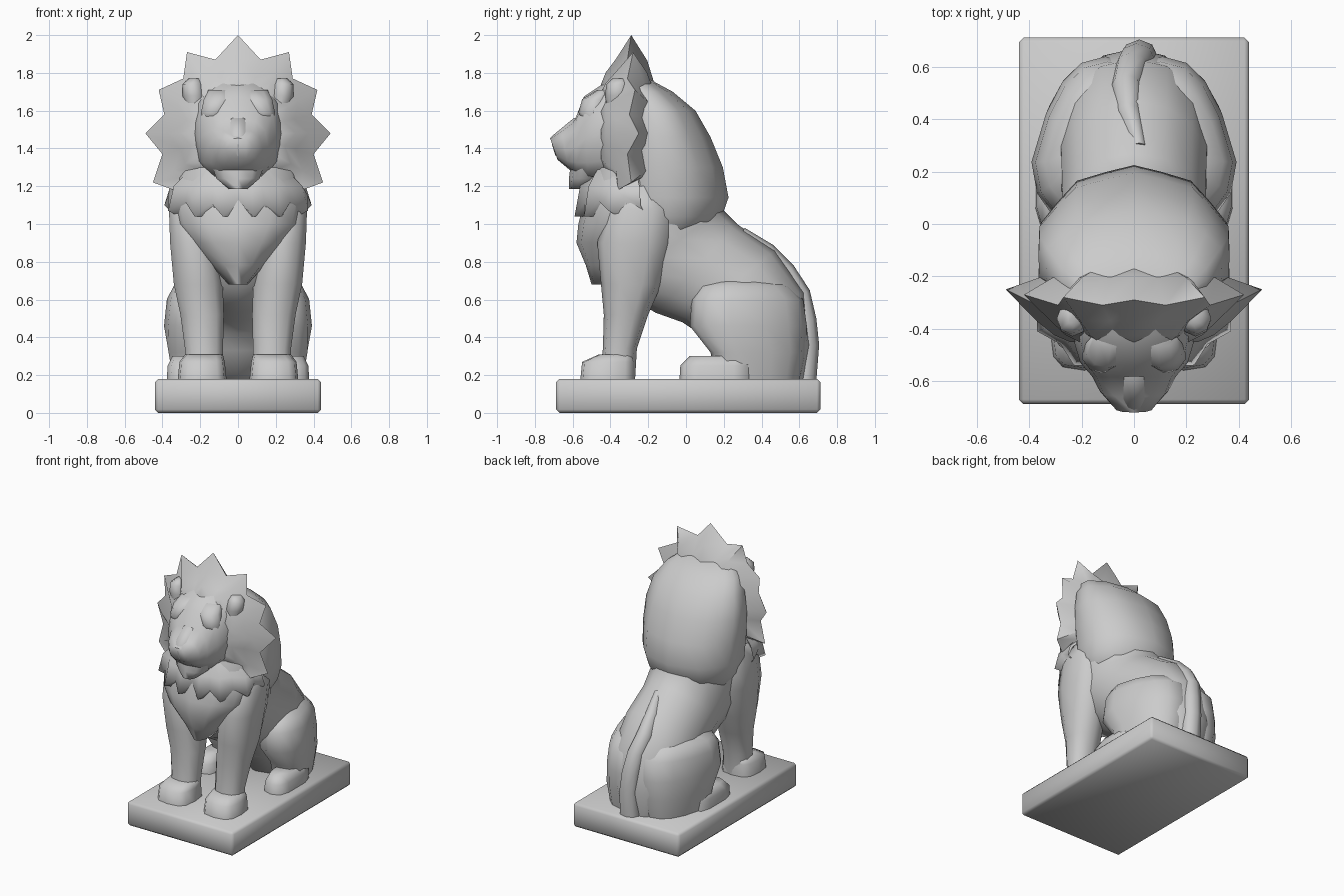
import bpy, bmesh, math
from mathutils import Vector

stone = bpy.data.materials.new("grey stone")
stone.diffuse_color = (0.6, 0.6, 0.6, 1)


def finish(name, bm, angle=50):
    bmesh.ops.recalc_face_normals(bm, faces=bm.faces)
    me = bpy.data.meshes.new(name)
    bm.to_mesh(me)
    bm.free()
    ob = bpy.data.objects.new(name, me)
    bpy.context.collection.objects.link(ob)
    me.materials.append(stone)
    bpy.ops.object.select_all(action='DESELECT')
    ob.select_set(True)
    bpy.context.view_layer.objects.active = ob
    bpy.ops.object.shade_smooth_by_angle(angle=math.radians(angle))
    return ob


def skin(bm, rings, closed=True):
    rows = [[bm.verts.new(p) for p in r] for r in rings]
    n = len(rows[0])
    for a, b in zip(rows, rows[1:]):
        for i in range(n if closed else n - 1):
            j = (i + 1) % n
            bm.faces.new((a[i], a[j], b[j], b[i]))
    return rows


def loft(name, rings, n=12, e=1.0, ridge=0.0, angle=70, lean=0.0):
    """ring = (y0, z0, y1, z1, centre x, half width): an oval across the side plane"""
    pts = []
    for y0, z0, y1, z1, cx, w in rings:
        c = Vector((cx, (y0 + y1) / 2, (z0 + z1) / 2))
        h = Vector((0, (y1 - y0) / 2, (z1 - z0) / 2))
        row = []
        for i in range(n):
            t = 2 * math.pi * i / n
            k = 1 - ridge * (i % 2)
            co, si = math.cos(t), math.sin(t)
            co = math.copysign(abs(co) ** e, co)
            si = math.copysign(abs(si) ** e, si)
            p = c + h * co * k + Vector((w * si * k, 0, 0))
            p.x += lean * max(p.y - 0.22, 0)
            row.append(p)
        pts.append(row)
    bm = bmesh.new()
    rows = skin(bm, pts)
    bm.faces.new(rows[0])
    bm.faces.new(rows[-1])
    return finish(name, bm, angle)


def level(rows):
    """rows of (z, y front, y back, centre x, half width) as horizontal rings"""
    return [(a, z, b, z, x, w) for z, a, b, x, w in rows]


# plinth
bm = bmesh.new()
bmesh.ops.create_cube(bm, size=1)
for v in bm.verts:
    v.co = (v.co.x * 0.88, v.co.y * 1.4 + 0.012, v.co.z * 0.18 + 0.09)
bmesh.ops.bevel(bm, geom=bm.edges[:], offset=0.018, segments=1, affect='EDGES')
finish("plinth", bm, 70)

# body from rump to neck
loft("body", [
    (0.22, 0.17, 0.64, 0.17, 0, 0.20), (0.13, 0.33, 0.67, 0.36, 0, 0.27),
    (0.07, 0.42, 0.63, 0.64, 0, 0.29), (-0.02, 0.48, 0.47, 0.86, 0, 0.285),
    (-0.16, 0.53, 0.27, 1.00, 0, 0.28), (-0.38, 0.66, 0.19, 1.08, 0, 0.30),
    (-0.44, 0.90, 0.15, 1.22, 0, 0.34), (-0.42, 1.10, 0.08, 1.40, 0, 0.33)], 14)

# chest
loft("chest", level([
    (0.68, -0.50, -0.28, 0, 0.05), (0.78, -0.53, -0.25, 0, 0.14),
    (0.90, -0.58, -0.2, 0, 0.25), (1.0, -0.57, -0.15, 0, 0.33),
    (1.12, -0.54, -0.1, 0, 0.355), (1.3, -0.48, -0.1, 0, 0.32)]), 12)

# mane falling down the back, with ridged locks
loft("back_mane", level([
    (0.90, -0.34, 0.10, 0, 0.27), (1.04, -0.38, 0.19, 0, 0.35),
    (1.14, -0.40, 0.225, 0, 0.37), (1.30, -0.40, 0.195, 0, 0.38),
    (1.46, -0.38, 0.13, 0, 0.38), (1.60, -0.36, 0.05, 0, 0.35),
    (1.70, -0.36, -0.07, 0, 0.29), (1.765, -0.34, -0.19, 0, 0.2)]), 20, ridge=0.04)

# star-shaped mane around the face
half = [(0, 2.0, -0.29), (0.12, 1.87, -0.31), (0.27, 1.91, -0.28), (0.29, 1.77, -0.31),
        (0.42, 1.71, -0.27), (0.39, 1.58, -0.30), (0.49, 1.48, -0.25), (0.40, 1.37, -0.31),
        (0.45, 1.22, -0.29), (0.34, 1.18, -0.36), (0.24, 1.11, -0.44), (0, 1.15, -0.48)]
star = half + [(-x, z, y) for x, z, y in half[-2:0:-1]]


def star_ring(s, y):
    return [(x * s, d if y is None else y, 1.48 + (z - 1.48) * s) for x, z, d in star]


bm = bmesh.new()
rows = skin(bm, [star_ring(0.5, -0.45), star_ring(0.62, -0.425), star_ring(0.76, -0.37),
                 star_ring(1, None), star_ring(0.74, -0.205), star_ring(0.4, -0.15)])
bm.faces.new(rows[0])
bm.faces.new(rows[-1])
finish("star_mane", bm, 70)

# zigzag bib of locks below the chin
half = [(0, -0.54, 1.13), (0.08, -0.59, 1.04), (0.14, -0.54, 1.11), (0.23, -0.54, 1.04),
        (0.28, -0.46, 1.12), (0.37, -0.41, 1.07), (0.37, -0.33, 1.15), (0.39, -0.24, 1.10)]
zig = [(-x, y, z) for x, y, z in half[:0:-1]] + half
bm = bmesh.new()
skin(bm, [[(x * 0.6, y * 0.6 - 0.13, 1.32) for x, y, z in zig],
          [(x * 0.92, y * 0.9 - 0.03, 1.20) for x, y, z in zig], zig,
          [(x * 0.85, y * 0.88, 1.04) for x, y, z in zig]], False)
finish("bib_mane", bm, 75)

# head and muzzle
loft("head", [
    (-0.30, 1.22, -0.30, 1.80, 0, 0.25), (-0.44, 1.22, -0.42, 1.755, 0, 0.235),
    (-0.52, 1.23, -0.54, 1.675, 0, 0.205), (-0.58, 1.26, -0.585, 1.56, 0, 0.16),
    (-0.62, 1.29, -0.66, 1.50, 0, 0.13), (-0.68, 1.34, -0.72, 1.455, 0, 0.075)],
    12, e=0.8)
loft("chin", level([
    (1.185, -0.62, -0.50, 0, 0.05), (1.24, -0.62, -0.45, 0, 0.12),
    (1.32, -0.61, -0.42, 0, 0.15)]), 10)
loft("nose", level([
    (1.36, -0.69, -0.6, 0, 0.03), (1.42, -0.71, -0.6, 0, 0.06),
    (1.465, -0.71, -0.6, 0, 0.06), (1.56, -0.595, -0.5, 0, 0.05)]), 8)

for side, s in (("left", 1), ("right", -1)):
    # brow and ear
    loft(side + "_brow", level([
        (1.54, -0.54, -0.42, s * 0.14, 0.05), (1.59, -0.57, -0.42, s * 0.125, 0.075),
        (1.66, -0.55, -0.40, s * 0.10, 0.085), (1.71, -0.47, -0.40, s * 0.09, 0.07)]), 10)
    loft(side + "_ear", level([
        (1.58, -0.41, -0.30, s * 0.22, 0.04), (1.68, -0.43, -0.30, s * 0.235, 0.06),
        (1.74, -0.42, -0.30, s * 0.24, 0.055), (1.77, -0.39, -0.30, s * 0.23, 0.03)]), 8)
    # front leg and paw
    loft(side + "_front_leg", level([
        (0.17, -0.46, -0.27, s * 0.18, 0.10), (0.34, -0.44, -0.26, s * 0.18, 0.105),
        (0.52, -0.435, -0.20, s * 0.19, 0.12), (0.68, -0.45, -0.13, s * 0.21, 0.135),
        (0.90, -0.47, -0.07, s * 0.235, 0.13), (1.08, -0.42, -0.06, s * 0.26, 0.11),
        (1.2, -0.34, -0.10, s * 0.24, 0.09)]), 10, e=0.85)
    loft(side + "_front_paw", level([
        (0.17, -0.56, -0.27, s * 0.19, 0.13), (0.27, -0.55, -0.27, s * 0.19, 0.12),
        (0.31, -0.46, -0.28, s * 0.18, 0.10)]), 12, e=0.65)
    # haunch and hind paw
    loft(side + "_haunch", level([
        (0.17, 0.16, 0.60, s * 0.24, 0.13), (0.32, 0.13, 0.63, s * 0.24, 0.155),
        (0.46, 0.02, 0.64, s * 0.235, 0.165), (0.60, 0.03, 0.62, s * 0.22, 0.165),
        (0.67, 0.07, 0.55, s * 0.20, 0.15), (0.71, 0.18, 0.45, s * 0.17, 0.09)]),
        14, e=0.8, lean=-0.3 * s)
    loft(side + "_hind_paw", level([
        (0.17, -0.035, 0.35, s * 0.29, 0.09), (0.25, -0.03, 0.35, s * 0.29, 0.085),
        (0.30, 0.02, 0.35, s * 0.285, 0.065)]), 10, e=0.6)

# tail lying along the rump
loft("tail", [
    (0.27, 0.90, 0.31, 0.98, 0.02, 0.03), (0.36, 0.80, 0.46, 0.89, -0.02, 0.05),
    (0.47, 0.68, 0.57, 0.78, -0.03, 0.06), (0.54, 0.58, 0.655, 0.65, -0.01, 0.065),
    (0.56, 0.47, 0.69, 0.50, 0.01, 0.07), (0.57, 0.35, 0.705, 0.36, 0.02, 0.07),
    (0.57, 0.17, 0.69, 0.17, 0.02, 0.075)], 8)
